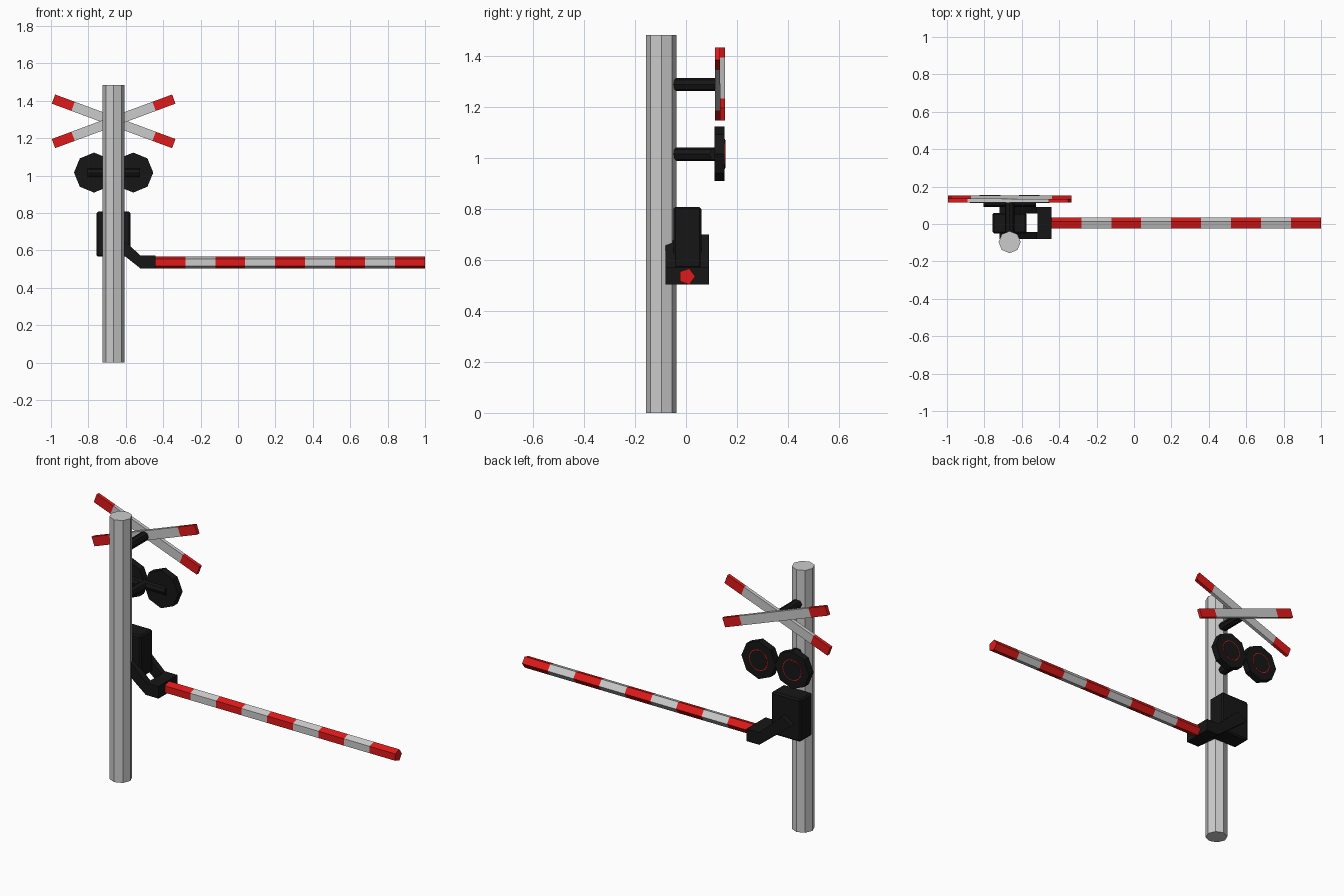
import bpy, bmesh
from math import radians, cos, sin, tau, pi
from mathutils import Matrix, Vector

if "Cube" in bpy.data.objects:
    bpy.data.objects.remove(bpy.data.objects["Cube"])


def material(name, rgb):
    m = bpy.data.materials.new(name)
    m.diffuse_color = (*rgb, 1)
    m.use_nodes = True
    m.node_tree.nodes["Principled BSDF"].inputs["Base Color"].default_value = m.diffuse_color
    return m


RED = material("red", (0.75, 0.01, 0.01))
BLACK = material("black", (0.008, 0.008, 0.008))
WHITE = material("light_grey", (0.6, 0.6, 0.6))
POLE_X = -0.665


def finish(name, bm, mats):
    bmesh.ops.recalc_face_normals(bm, faces=bm.faces[:])
    me = bpy.data.meshes.new(name)
    bm.to_mesh(me)
    bm.free()
    for m in mats:
        me.materials.append(m)
    ob = bpy.data.objects.new(name, me)
    bpy.context.collection.objects.link(ob)
    return ob


def loft(name, section, xs, pattern, mats):
    """Sweep a (y, z) section along x; pattern gives each segment's material."""
    bm = bmesh.new()
    rings = [[bm.verts.new((x, y, z)) for y, z in section] for x in xs]
    n = len(section)
    for i, mi in enumerate(pattern):
        a, b = rings[i], rings[i + 1]
        for k in range(n):
            f = bm.faces.new((a[k], a[(k + 1) % n], b[(k + 1) % n], b[k]))
            f.material_index = mi
    bm.faces.new(rings[0]).material_index = pattern[0]
    bm.faces.new(rings[-1]).material_index = pattern[-1]
    return finish(name, bm, mats)


def cylinder(name, p0, p1, r, mat=None, sides=8):
    p0, p1 = Vector(p0), Vector(p1)
    d = p1 - p0
    bm = bmesh.new()
    rot = d.to_track_quat('Z', 'Y').to_matrix().to_4x4()
    bmesh.ops.create_cone(bm, cap_ends=True, segments=sides, radius1=r, radius2=r,
                          depth=d.length, matrix=Matrix.Translation((p0 + p1) / 2) @ rot)
    return finish(name, bm, [mat] if mat else [])


def plate(name, profile, y0, y1, mat):
    """Extrude an (x, z) profile between two y values."""
    bm = bmesh.new()
    f = bm.faces.new([bm.verts.new((x, y0, z)) for x, z in profile])
    ext = bmesh.ops.extrude_face_region(bm, geom=[f])
    moved = [v for v in ext["geom"] if isinstance(v, bmesh.types.BMVert)]
    bmesh.ops.translate(bm, verts=moved, vec=(0, y1 - y0, 0))
    return finish(name, bm, [mat])


# Pole
cylinder("pole", (POLE_X, -0.097, 0), (POLE_X, -0.097, 1.483), 0.059)

# Crossed warning boards, one behind the other
for name, y, tilt in (("cross_board_front", 0.124, -20.3), ("cross_board_back", 0.1435, 20.3)):
    sec = [(-0.01, -0.026), (0.01, -0.026), (0.01, 0.026), (-0.01, 0.026)]
    ob = loft(name, sec, (-0.343, -0.231, 0.231, 0.343), (1, 0, 1), (WHITE, RED))
    ob.data.transform(Matrix.Translation((POLE_X, y, 1.29)) @ Matrix.Rotation(radians(tilt), 4, 'Y'))

# Brackets from the pole to the boards and lamps
cylinder("sign_bracket", (POLE_X, -0.08, 1.288), (POLE_X, 0.116, 1.288), 0.026, BLACK)
cylinder("lamp_bracket", (POLE_X, -0.08, 1.015), (POLE_X, 0.13, 1.015), 0.026, BLACK)
cylinder("lamp_crossbar", (POLE_X - 0.14, 0.117, 1.015), (POLE_X + 0.14, 0.117, 1.015), 0.026, BLACK)

# Pair of warning lamps, facing the back
for side, s in (("left", -1), ("right", 1)):
    x = POLE_X + s * 0.105
    cylinder(f"lamp_backing_{side}", (x, 0.112, 1.016), (x, 0.152, 1.016), 0.107, BLACK)
    cylinder(f"lamp_ring_{side}", (x, 0.14, 1.016), (x, 0.153, 1.016), 0.059, RED, 16)
    cylinder(f"lamp_lens_{side}", (x, 0.14, 1.016), (x, 0.154, 1.016), 0.055, BLACK, 16)

# Motor housing
housing = plate("motor_housing", [(-0.757, 0.567), (-0.575, 0.567), (-0.575, 0.807), (-0.757, 0.807)],
                -0.05, 0.06, BLACK)
bev = housing.modifiers.new("bevel", 'BEVEL')
bev.width = 0.008
bev.segments = 1

# Bent arms and the hub joining them
arm = [(-0.66, 0.70), (-0.521, 0.572), (-0.441, 0.572), (-0.441, 0.503), (-0.521, 0.503), (-0.72, 0.66)]
plate("arm_front", arm, -0.08, -0.042, BLACK)
plate("arm_back", arm, 0.055, 0.09, BLACK)
plate("arm_hub", [(-0.516, 0.503), (-0.441, 0.503), (-0.441, 0.572), (-0.516, 0.572)],
      -0.042, 0.055, BLACK)

# Striped five-sided barrier bar
pent = [(0.003 + 0.033 * cos(tau * k / 5), 0.535 + 0.033 * sin(tau * k / 5)) for k in range(5)]
loft("barrier_bar", pent, [-0.442 + i * 1.442 / 9 for i in range(10)],
     [(i + 1) % 2 for i in range(9)], (WHITE, RED))
